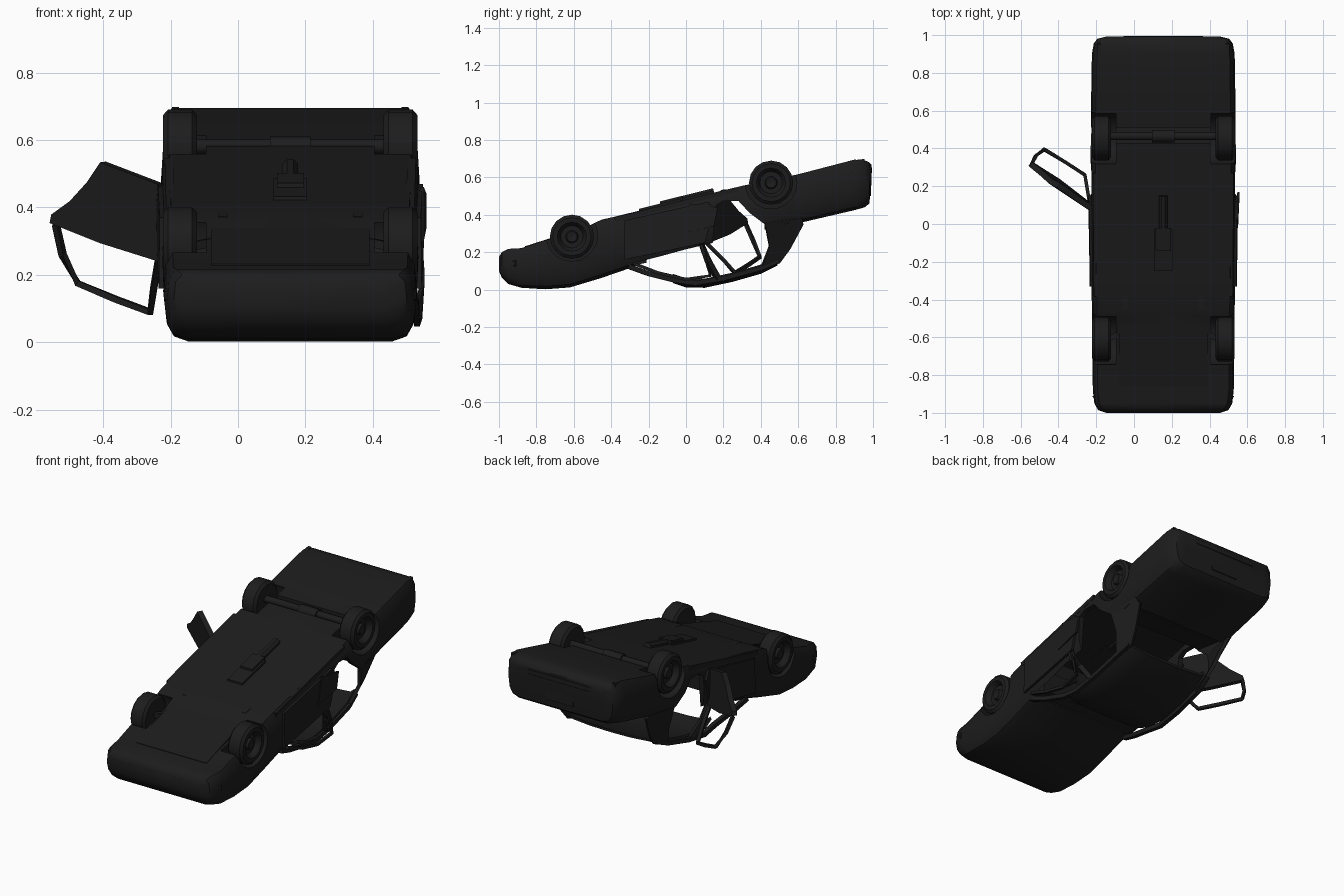
import bpy, bmesh, math
from mathutils import Vector

if "Cube" in bpy.data.objects:
    bpy.data.objects.remove(bpy.data.objects["Cube"])

CX = 0.155  # centre line of the overturned car (the open door sticks out to -x)
MAT = bpy.data.materials.new("charred_black")
MAT.diffuse_color = (0.012, 0.012, 0.012, 1)
MAT.use_nodes = True
MAT.node_tree.nodes["Principled BSDF"].inputs["Base Color"].default_value = MAT.diffuse_color


def make(name, verts, faces, smooth=None):
    me = bpy.data.meshes.new(name)
    me.from_pydata([tuple(v) for v in verts], [], faces)
    bm = bmesh.new()
    bm.from_mesh(me)
    bmesh.ops.recalc_face_normals(bm, faces=bm.faces)
    bm.to_mesh(me)
    bm.free()
    me.materials.append(MAT)
    ob = bpy.data.objects.new(name, me)
    bpy.context.collection.objects.link(ob)
    if smooth:
        activate(ob)
        bpy.ops.object.shade_smooth_by_angle(angle=math.radians(smooth))
    return ob


def activate(ob):
    bpy.ops.object.select_all(action='DESELECT')
    ob.select_set(True)
    bpy.context.view_layer.objects.active = ob


def loft(name, rings, smooth=None):
    n = len(rings[0])
    verts = [p for r in rings for p in r]
    faces = [(i * n + j, i * n + (j + 1) % n, (i + 1) * n + (j + 1) % n, (i + 1) * n + j)
             for i in range(len(rings) - 1) for j in range(n)]
    faces += [tuple(range(n)), tuple(range(len(verts) - n, len(verts)))]
    return make(name, verts, faces, smooth)


def prism(name, x0, x1, prof):
    """Side profile (y, z) extruded between two x positions."""
    return loft(name, [[(x, y, z) for y, z in prof] for x in (x0, x1)])


def box(name, x, y, z, slope=0.0):
    (y0, y1), (z0, z1) = y, z
    s = slope * (y1 - y0)
    return prism(name, CX + x[0], CX + x[1], [(y0, z0), (y1, z0 + s), (y1, z1 + s), (y0, z1)])


def beam(name, pts, w=0.012, sides=4):
    """Bar swept along a list of points."""
    pts = [Vector(p) for p in pts]
    rings = []
    for i, p in enumerate(pts):
        d = (pts[min(i + 1, len(pts) - 1)] - pts[max(i - 1, 0)]).normalized()
        u = d.cross(Vector((0, 0, 1)) if abs(d.z) < 0.9 else Vector((1, 0, 0))).normalized()
        v = d.cross(u)
        a = [2 * math.pi * (k + 0.5) / sides for k in range(sides)]
        rings.append([p + (u * math.cos(t) + v * math.sin(t)) * w for t in a])
    return loft(name, rings, 40 if sides > 4 else None)


def plate(name, pts, t=0.02):
    ob = make(name, pts, [tuple(range(len(pts)))])
    m = ob.modifiers.new("thick", 'SOLIDIFY')
    m.thickness, m.offset = t, 0
    return ob


def circle(y, z, r, n=20):
    return [(y + r * math.cos(2 * math.pi * k / n), z + r * math.sin(2 * math.pi * k / n)) for k in range(n)]


def cut(ob, cutter):
    m = ob.modifiers.new("cut", 'BOOLEAN')
    m.operation, m.object, m.solver = 'DIFFERENCE', cutter, 'EXACT'
    activate(ob)
    bpy.ops.object.modifier_apply(modifier=m.name)
    bpy.data.objects.remove(cutter)


# Lower body: stations of y, deck z (car upside down), underside z, half width
stations = [(-1.0, .10, .175, .30), (-.985, .065, .20, .345), (-.95, .03, .218, .365), (-.88, .01, .222, .373),
            (-.75, .002, .265, .375), (-.62, .012, .295, .377), (-.46, .06, .37, .378), (-.30, .115, .41, .38),
            (0, .20, .48, .385), (.3, .27, .555, .385), (.6, .355, .617, .383), (.9, .425, .695, .378),
            (.955, .44, .692, .368), (.98, .46, .68, .35), (.993, .58, .665, .30)]
rings = []
for y, a, b, w in stations:
    h = b - a
    half = [(.80, 0), (.92, .06), (.975, .2), (1, .5), (.985, .85), (.93, 1)]
    ring = [(CX, y, a)] + [(CX + f * w, y, a + g * h) for f, g in half] + [(CX, y, b)]
    ring += [(CX - f * w, y, a + g * h) for f, g in reversed(half)]
    rings.append(ring)
body = loft("body_shell", rings)

# Hollow cabin, rear door openings, axle trough and wheel wells
cut(body, prism("cabin_cut", CX - .352, CX + .352, [(-.27, -.1), (-.27, .40), (0, .466), (.28, .53), (.34, .42),
                                                    (.5, .40), (.58, .38), (.58, -.1)]))
cut(body, box("axle_trough_cut", (-.3, .3), (.43, .51), (.545, .8)))
for s in (-1, 1):
    x0, x1 = CX + s * .30, CX + s * .5
    cut(body, prism("door_cut", x0, x1, [(.13, .1), (.16, .45), (.2, .475), (.28, .475), (.34, .41), (.42, .35), (.42, .1)]))
    for y, z in ((-.61, .29), (.455, .57)):
        cut(body, prism("well_cut", CX + s * .25, x1, circle(y, z, .138)))
activate(body)
bpy.ops.object.shade_smooth_by_angle(angle=math.radians(35))

# Wheels: revolved tyre, rim and hub
prof = [(.028, .001), (.034, .028), (.018, .034), (.018, .06), (.04, .07), (.05, .078), (.05, .102), (.036, .118),
        (-.036, .118), (-.05, .102), (-.05, .06), (-.03, .001)]
for s in (-1, 1):
    for part, y, z in (("front_wheel", -.61, .283), ("rear_wheel", .455, .572)):
        loft(part, [[(CX + s * (.327 + x), p, q) for p, q in circle(y, z, r, 16)] for x, r in prof], 35)

# Roof: thin crowned skin lying on the ground
RX = CX + .012
roof = [(-.07, .035, .29), (0, .012, .30), (.1, .010, .305), (.25, .042, .305), (.4, .085, .295), (.49, .13, .28)]
rings = []
for y, z, w in roof:
    fs = (-1, -.9, -.5, 0, .5, .9, 1)
    up = (.035, .012, .003, 0, .003, .012, .035)
    rings.append([(RX + f * w, y, z + u) for f, u in zip(fs, up)] +
                 [(RX + f * w * .97, y, z + u + .014) for f, u in zip(fs[::-1], up[::-1])])
loft("roof", rings, 40)

# Pillars, side rails, quarter panels and front doors
for s in (-1, 1):
    def P(x, y, z):
        return (CX + s * x, y, z)
    beam("windscreen_pillar_and_rail", [P(.345, -.31, .125), P(.325, -.2, .085), P(.305, -.06, .05), P(.31, .05, .035),
                                        P(.31, .2, .06), P(.305, .4, .115), P(.29, .49, .155)], .018)
    beam("centre_pillar", [P(.365, .08, .25), P(.345, .12, .15), P(.31, .17, .06)], .02)
    plate("rear_pillar", [P(.295, .39, .10), P(.28, .5, .145), P(.295, .555, .22), P(.32, .625, .35),
                          P(.35, .62, .385), P(.365, .42, .36), P(.345, .445, .23), P(.315, .41, .14)])
    plate("front_door", [P(.383, -.33, .16), P(.388, .1, .25), P(.392, .15, .42), P(.386, .12, .47),
                         P(.38, -.33, .37)], .014)
    beam("sill", [P(.355, -.38, .375), P(.36, .27, .535)], .018)
    beam("chassis_rail", [P(.2, -.45, .36), P(.2, -.25, .405)], .02)
    beam("suspension_arm", [P(.29, -.61, .285), P(.2, -.56, .305)], .018)
    beam("tail_corner", [P(.34, .91, .683), P(.34, .955, .688)], .015)

# Right front door slightly ajar: rear edge and window frame
plate("ajar_door_edge", [(.545, -.02, .30), (.553, .15, .34), (.553, .17, .44), (.545, .02, .46)], .012)
beam("ajar_door_frame", [(.525, -.28, .14), (.53, -.15, .09), (.53, 0, .055), (.537, .13, .075), (.545, .10, .18),
                         (.543, .08, .24)], .012)

# Open rear door hanging on the left, with its window frame
hinge, belt = (-.225, .09, .24), (-.55, .32, .355)
plate("open_door_panel", [hinge, (-.40, .225, .295), belt, (-.545, .315, .38), (-.49, .27, .42), (-.44, .225, .475),
                          (-.40, .205, .535), (-.23, .085, .47)], .03)
beam("open_door_frame", [(-.54, .32, .35), (-.52, .36, .26), (-.475, .395, .175), (-.36, .325, .127),
                         (-.26, .26, .09), (-.25, .2, .16), (-.235, .11, .25)], .013)

# Dashboard and steering column inside the cabin
box("dashboard", (-.34, .34), (-.28, -.21), (.13, .26), .2)
beam("steering_column", [(CX + .17, -.22, .24), (CX + .17, -.12, .23)], .012, 6)

# Underside: rear axle, differential, gearbox, exhaust
beam("rear_axle", [(CX - .3, .465, .58), (CX + .3, .465, .58)], .022, 10)
beam("differential", [(CX - .06, .465, .575), (CX - .03, .465, .575), (CX + .03, .465, .575),
                      (CX + .06, .465, .575)], .035, 10)
box("tunnel_plate", (-.05, .05), (-.25, -.03), (.41, .432), .25)
box("gearbox", (-.04, .04), (-.14, -.02), (.43, .472), .25)
beam("drive_shaft", [(CX, -.03, .475), (CX, .15, .52)], .025, 8)
box("engine_tray", (-.235, .235), (-.86, -.50), (.205, .232), .32)

# Bumpers, grille slots and tail plate
beam("front_bumper", [(CX - .35, -.9, .14), (CX - .325, -.95, .14), (CX - .2, -.968, .14), (CX + .2, -.968, .14),
                      (CX + .325, -.95, .14), (CX + .35, -.9, .14)], .03, 8)
for i in range(6):
    box("grille_slot", (-.29 + i * .1, -.21 + i * .1), (-1.0, -.985), (.155, .172))
beam("rear_bumper", [(CX - .345, .88, .62), (CX - .325, .945, .635), (CX - .2, .965, .638), (CX + .2, .965, .638),
                     (CX + .325, .945, .635), (CX + .345, .88, .62)], .033, 8)
box("tail_plate", (-.09, .09), (.98, .99), (.50, .56))
